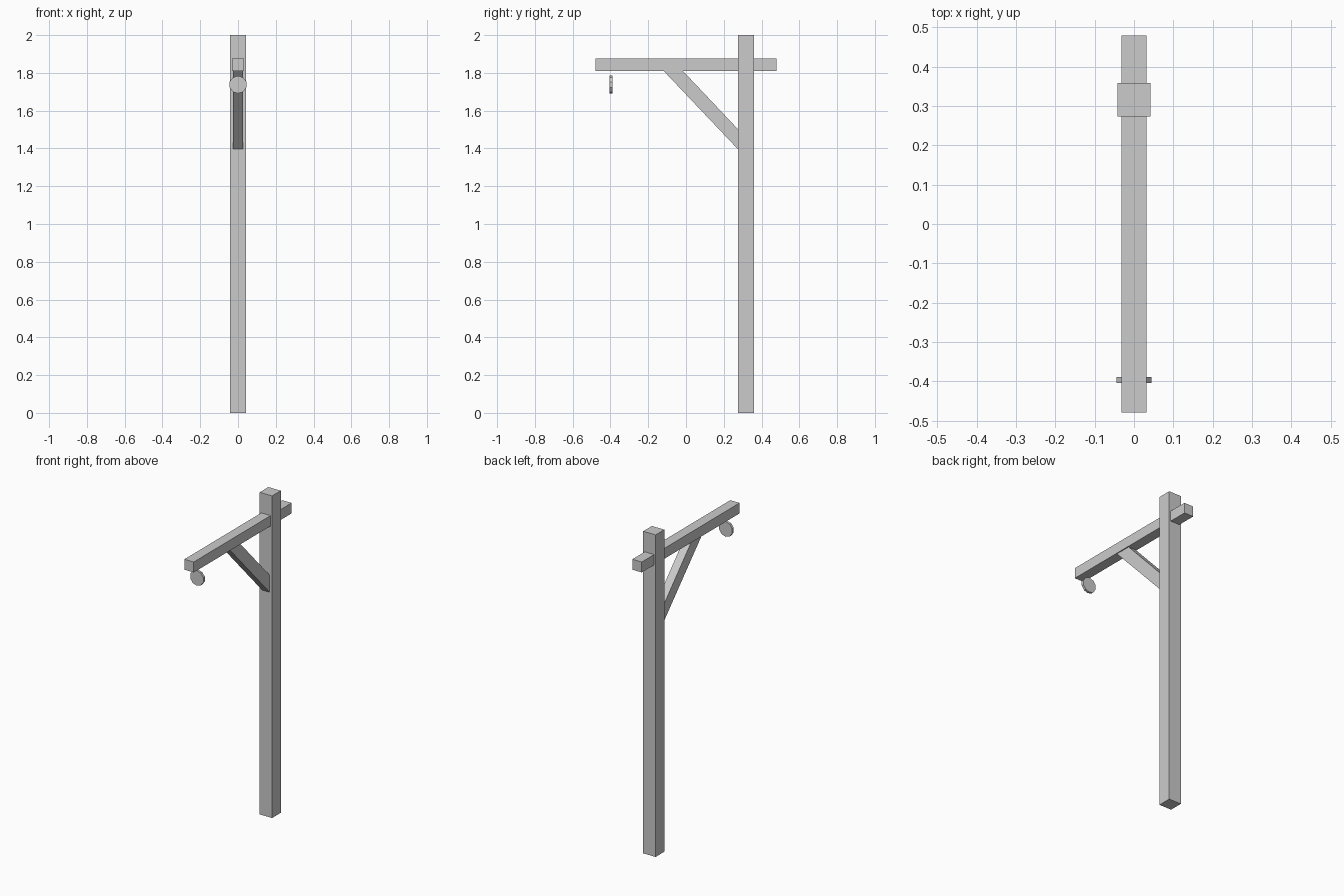
import bpy
import math

if "Cube" in bpy.data.objects:
    bpy.data.objects.remove(bpy.data.objects["Cube"])


def box(name, lo, hi):
    bpy.ops.mesh.primitive_cube_add(size=1, location=[(a + b) / 2 for a, b in zip(lo, hi)])
    ob = bpy.context.object
    ob.name = name
    ob.scale = [b - a for a, b in zip(lo, hi)]
    bpy.ops.object.transform_apply(location=False, rotation=False, scale=True)
    return ob


# upright post and the crossbeam passing through it
box("post", (-0.0425, 0.274, 0), (0.0425, 0.359, 2))
box("crossbeam", (-0.032, -0.48, 1.81), (0.032, 0.48, 1.875))

# diagonal brace: side profile (y, z) extruded along x
profile = [(-0.118, 1.81), (-0.016, 1.81), (0.274, 1.503), (0.274, 1.397)]
n = len(profile)
half = 0.026
verts = [(x, y, z) for x in (-half, half) for y, z in profile]
faces = [tuple(range(n)), tuple(range(2 * n - 1, n - 1, -1))]
faces += [(i, i + n, (i + 1) % n + n, (i + 1) % n) for i in range(n)]
mesh = bpy.data.meshes.new("brace")
mesh.from_pydata(verts, [], faces)
brace = bpy.data.objects.new("brace", mesh)
bpy.context.collection.objects.link(brace)

# small hanging disc below the beam end
bpy.ops.mesh.primitive_cylinder_add(vertices=10, radius=0.047, depth=0.015,
                                    location=(0, -0.397, 1.738),
                                    rotation=(math.pi / 2, 0, 0))
bpy.context.object.name = "hanging_disc"
